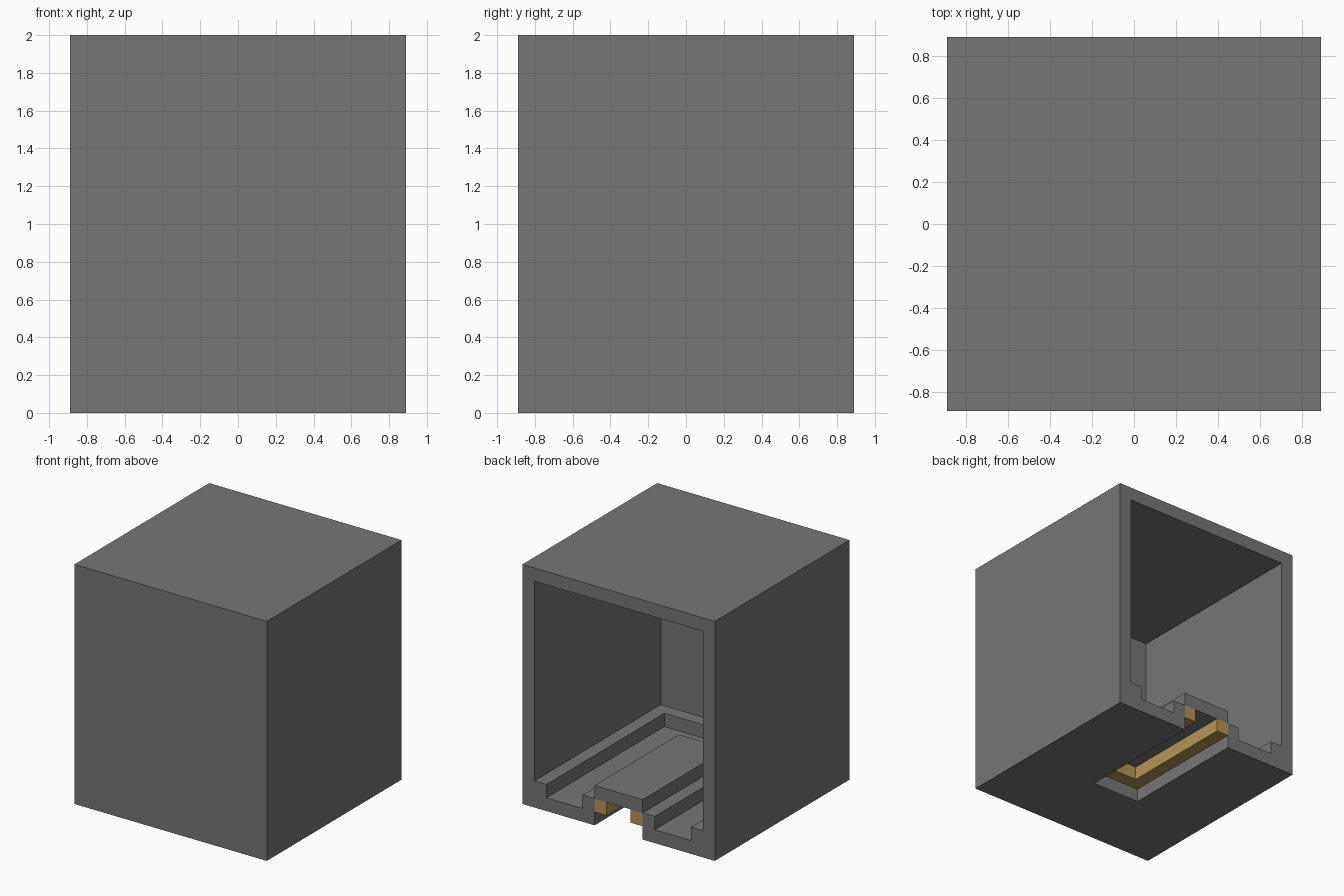
import bpy
import bmesh

U = 1 / 9      # one grid step of the design
HALF = 8       # half width in grid steps
WALL = 1       # wall thickness in grid steps

if "Cube" in bpy.data.objects:
    bpy.data.objects.remove(bpy.data.objects["Cube"], do_unlink=True)


def material(name, rgb):
    mat = bpy.data.materials.new(name)
    mat.use_nodes = True
    color = (*rgb, 1)
    mat.diffuse_color = color
    mat.node_tree.nodes["Principled BSDF"].inputs["Base Color"].default_value = color
    return mat


def prism(name, outline, z0, z1, mat):
    """Extrude a plan outline of (x, depth from the back) points from z0 to z1."""
    bm = bmesh.new()
    face = bm.faces.new([bm.verts.new((x * U, (HALF - d) * U, z0 * U)) for x, d in outline])
    top = bmesh.ops.extrude_face_region(bm, geom=[face])["geom"]
    verts = [g for g in top if isinstance(g, bmesh.types.BMVert)]
    bmesh.ops.translate(bm, vec=(0, 0, (z1 - z0) * U), verts=verts)
    bmesh.ops.recalc_face_normals(bm, faces=bm.faces)
    mesh = bpy.data.meshes.new(name)
    bm.to_mesh(mesh)
    bm.free()
    mesh.materials.append(mat)
    obj = bpy.data.objects.new(name, mesh)
    bpy.context.collection.objects.link(obj)
    return obj


def block(name, half_width, d0, d1, z0, z1, mat):
    """Box centred on x, running from depth d0 to d1."""
    w = half_width
    return prism(name, [(-w, d0), (w, d0), (w, d1), (-w, d1)], z0, z1, mat)


def combine(target, tool, operation):
    """Apply a boolean and discard the tool."""
    mod = target.modifiers.new(operation.title(), "BOOLEAN")
    mod.operation = operation
    mod.solver = "EXACT"
    mod.object = tool
    bpy.context.view_layer.objects.active = target
    bpy.ops.object.modifier_apply(modifier=mod.name)
    bpy.data.objects.remove(tool, do_unlink=True)


grey = material("Dark grey", (0.18, 0.18, 0.18))
gold = material("Brass gold", (0.46, 0.295, 0.097))

# Outer casing, open at the back
casing = block("casing", HALF, 0, 16, 0, 18, grey)
combine(casing, block("cavity", HALF - WALL, -1, 15, 2, 17, grey), "DIFFERENCE")

# Sunken floor tray that leaves a one-step rim along the walls
combine(casing, block("floor_tray", HALF - 2 * WALL, -1, 14, 1, 3, grey), "DIFFERENCE")

# Stepped ridge covering the underside channel
combine(casing, block("ridge_step", 3, 0, 11, 0.5, 2, grey), "UNION")
combine(casing, block("ridge_top", 2, 0, 10, 0.5, 3, grey), "UNION")

# Channel cut up from below and out through the back
combine(casing, block("channel", 2, -1, 10, -1, 2, grey), "DIFFERENCE")

# U-shaped contact rail lining the top of the channel
rail = [(-2, 0), (-1, 0), (-1, 9), (1, 9), (1, 0), (2, 0), (2, 10), (-2, 10)]
prism("contact_rail", rail, 1, 2, gold)
